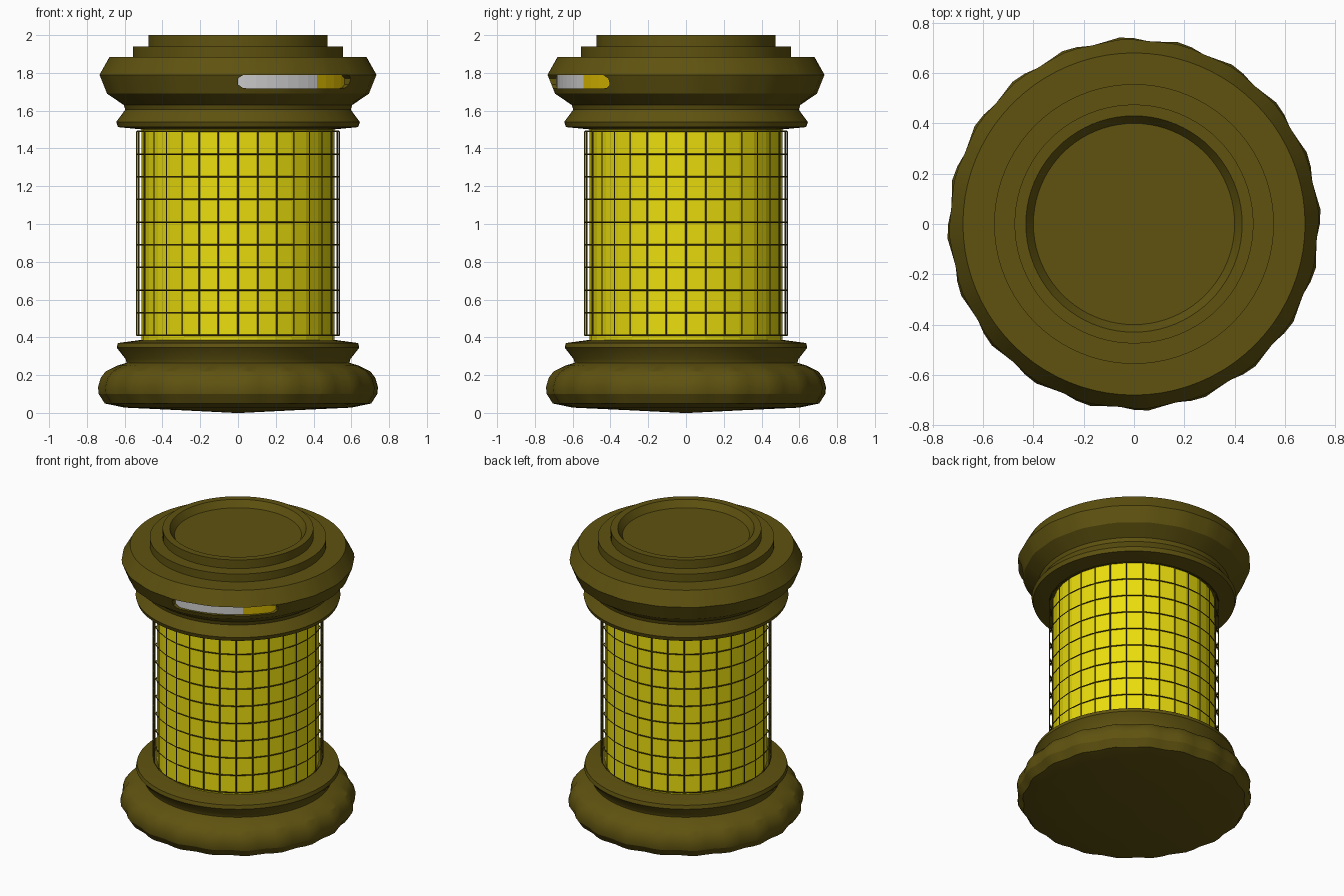
import bpy, bmesh
from math import sin, cos, pi, radians, sqrt

if "Cube" in bpy.data.objects:
    bpy.data.objects.remove(bpy.data.objects["Cube"])


def material(name, color):
    m = bpy.data.materials.new(name)
    m.diffuse_color = (*color, 1)
    m.use_nodes = True
    m.node_tree.nodes["Principled BSDF"].inputs["Base Color"].default_value = m.diffuse_color
    return m


BRONZE = material("dark_bronze", (0.115, 0.085, 0.005))
GLOW = material("glowing_yellow", (0.83, 0.73, 0.004))
AMBER = material("amber", (0.65, 0.45, 0.0))


def finish(name, bm, mat=None):
    bmesh.ops.recalc_face_normals(bm, faces=bm.faces)
    me = bpy.data.meshes.new(name)
    bm.to_mesh(me)
    bm.free()
    ob = bpy.data.objects.new(name, me)
    bpy.context.collection.objects.link(ob)
    if mat:
        me.materials.append(mat)
    return ob


def activate(ob):
    bpy.ops.object.select_all(action='DESELECT')
    ob.select_set(True)
    bpy.context.view_layer.objects.active = ob


def lathe(name, profile, mat, segs, wobble=0.0, caps=True):
    """Revolve (radius, z) points; wobble hammers the widest part of the rim."""
    bm = bmesh.new()
    rings = []
    for r, z in profile:
        ring = []
        for i in range(segs):
            a = 2 * pi * i / segs
            w = wobble * cos(20 * (a - radians(3.5))) if r > 0.69 else 0
            ring.append(bm.verts.new(((r + w) * cos(a), (r + w) * sin(a), z)))
        rings.append(ring)
    for lo, hi in zip(rings, rings[1:]):
        for i in range(segs):
            j = (i + 1) % segs
            bm.faces.new((lo[i], lo[j], hi[j], hi[i]))
    if caps:
        bm.faces.new(rings[0])
        bm.faces.new(rings[-1])
    return finish(name, bm, mat)


def arc_bar(name, a0, a1, r0, r1, zc, half, mat=None, rounded=False, n=28):
    """Curved bar around the z axis, optionally with rounded ends."""
    bm = bmesh.new()
    rings = []
    for i in range(n + 1):
        deg = a0 + (a1 - a0) * i / n
        h = half
        if rounded:
            d = min(1, min(i, n - i) / 2)
            h = half * (0.45 + 0.55 * sqrt(1 - (1 - d) ** 2))
        c, s = cos(radians(deg)), sin(radians(deg))
        rings.append([bm.verts.new((r * c, r * s, zc + k * h))
                      for r, k in ((r0, -1), (r1, -1), (r1, 1), (r0, 1))])
    for p, q in zip(rings, rings[1:]):
        for k in range(4):
            m = (k + 1) % 4
            bm.faces.new((p[k], p[m], q[m], q[k]))
    bm.faces.new(rings[0])
    bm.faces.new(rings[-1])
    return finish(name, bm, mat)


# Base with a hammered bulge, a neck and a flared collar
base = lathe("base", [
    (0.02, 0.0), (0.3, 0.014), (0.6, 0.028), (0.70, 0.05), (0.732, 0.10),
    (0.736, 0.135), (0.722, 0.185), (0.695, 0.22), (0.64, 0.25), (0.59, 0.265),
    (0.595, 0.285), (0.642, 0.345), (0.636, 0.37), (0.50, 0.388)],
    BRONZE, 80, 0.008)

# Cap with a collar, wide rim, two steps and a dished top
cap = lathe("cap", [
    (0.50, 1.50), (0.636, 1.513), (0.645, 1.54), (0.597, 1.605), (0.605, 1.63),
    (0.692, 1.69), (0.732, 1.79), (0.68, 1.885), (0.556, 1.885), (0.556, 1.94),
    (0.475, 1.94), (0.475, 2.0), (0.43, 2.0), (0.40, 1.955)],
    BRONZE, 80, 0.003)

# Slot cut into the rim for the gauge
cutter = arc_bar("slot_cutter", -90, -34.5, 0.66, 0.8, 1.754, 0.036, rounded=True)
cutter.hide_render = True
cutter.hide_viewport = False
activate(cap)
mod = cap.modifiers.new("slot", 'BOOLEAN')
mod.object = cutter
mod.operation = 'DIFFERENCE'
mod.solver = 'EXACT'
bpy.ops.object.modifier_apply(modifier="slot")
bpy.data.objects.remove(cutter, do_unlink=True)

for ob in (base, cap):
    activate(ob)
    bpy.ops.object.shade_smooth_by_angle(angle=radians(25))

# Gauge strips inside the slot
arc_bar("gauge_empty", -92, -52.3, 0.64, 0.685, 1.754, 0.037, n=8)
arc_bar("gauge_filled", -52.3, -32, 0.64, 0.685, 1.754, 0.037, AMBER, n=4)

# Glowing core
lathe("glowing_core", [(0.51, 0.37), (0.51, 1.52)], GLOW, 32)

# Thin wire cage around the core
cage = lathe("wire_cage", [(0.535, 0.41 + 0.12 * i) for i in range(10)],
             BRONZE, 32, caps=False)
wire = cage.modifiers.new("wires", 'WIREFRAME')
wire.thickness = 0.008
wire.use_boundary = True
